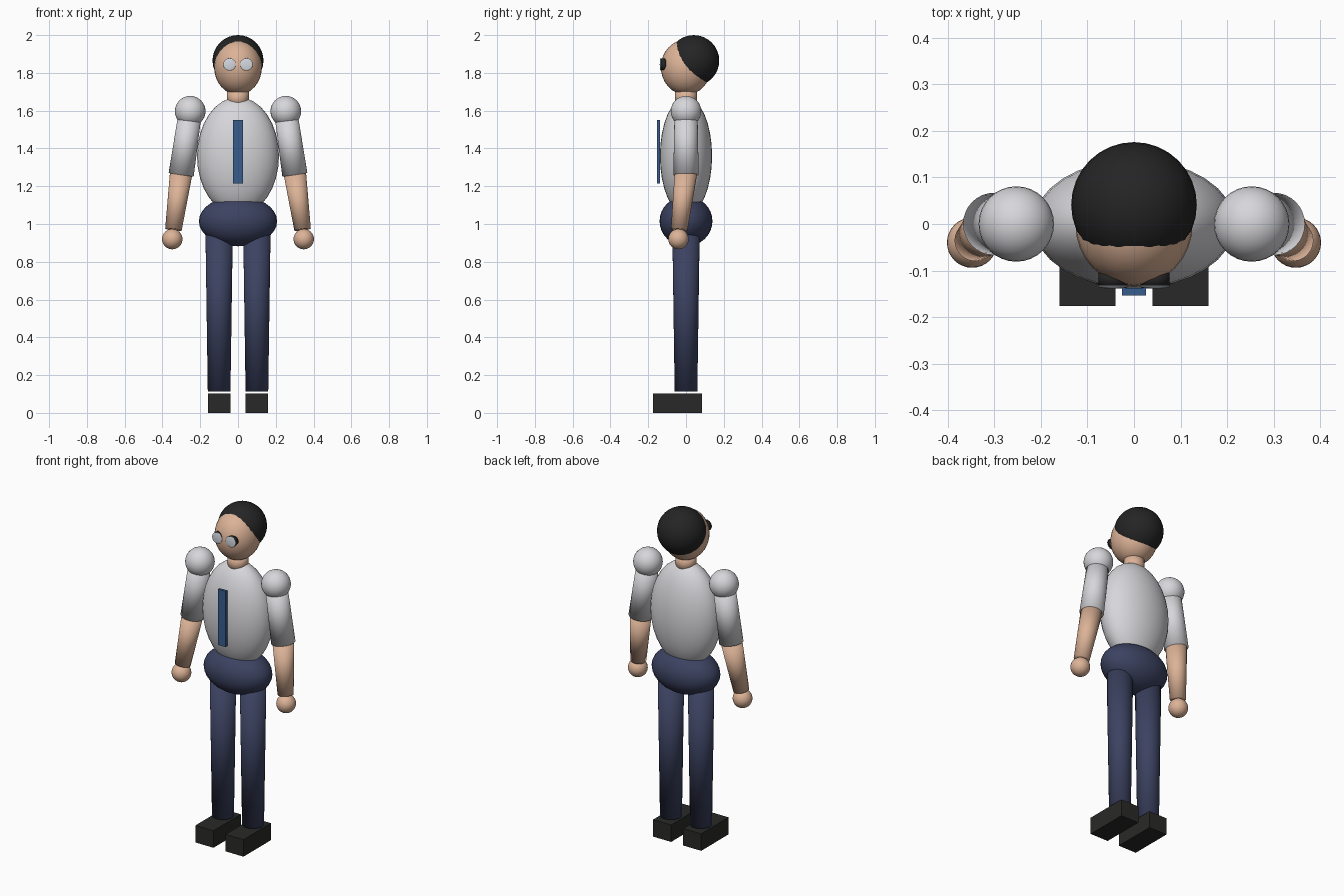
import bpy
from mathutils import Vector

cube = bpy.data.objects.get("Cube")
if cube:
    bpy.data.objects.remove(cube, do_unlink=True)


def material(name, r, g, b):
    m = bpy.data.materials.new(name)
    m.use_nodes = True
    m.diffuse_color = (r, g, b, 1)
    bsdf = next(n for n in m.node_tree.nodes if n.type == 'BSDF_PRINCIPLED')
    bsdf.inputs["Base Color"].default_value = (r, g, b, 1)
    bsdf.inputs["Roughness"].default_value = 0.7
    return m


skin = material("skin", 0.72, 0.45, 0.31)
shirt = material("shirt_grey", 0.68, 0.68, 0.71)
navy = material("trouser_navy", 0.045, 0.055, 0.12)
blue = material("tie_blue", 0.04, 0.11, 0.26)
black = material("hair_black", 0.018, 0.018, 0.018)
shoe_mat = material("shoe_black", 0.022, 0.022, 0.021)
lens_mat = material("lens_grey", 0.66, 0.69, 0.74)


def finish(name, mat, smooth=True):
    ob = bpy.context.object
    ob.name = name
    ob.data.materials.append(mat)
    if smooth:
        bpy.ops.object.shade_smooth()
    return ob


def ball(name, mat, centre, radii):
    bpy.ops.mesh.primitive_uv_sphere_add(segments=32, ring_count=16, radius=1, location=centre)
    bpy.context.object.scale = radii
    return finish(name, mat)


def limb(name, mat, start, end, r1, r2):
    """Tapered round limb running from start to end."""
    a, b = Vector(start), Vector(end)
    bpy.ops.mesh.primitive_cone_add(vertices=32, radius1=r1, radius2=r2,
                                    depth=(b - a).length, location=(a + b) / 2)
    bpy.context.object.rotation_euler = (b - a).to_track_quat('Z', 'Y').to_euler()
    return finish(name, mat)


def box(name, mat, low, high):
    a, b = Vector(low), Vector(high)
    bpy.ops.mesh.primitive_cube_add(size=1, location=(a + b) / 2)
    bpy.context.object.scale = b - a
    return finish(name, mat, smooth=False)


# Head and body
ball("head", skin, (0, 0, 1.83), (0.126, 0.133, 0.146))
ball("hair", black, (0, 0.041, 1.865), (0.135, 0.135, 0.135))
limb("neck", skin, (0, 0, 1.62), (0, 0, 1.715), 0.057, 0.057)
ball("torso", shirt, (0, 0, 1.36), (0.217, 0.138, 0.312))
ball("hips", navy, (0, 0, 1.015), (0.207, 0.14, 0.133))
box("tie", blue, (-0.026, -0.154, 1.215), (0.026, -0.138, 1.55))

# Paired parts, left is +x
for side, s in (("left", 1), ("right", -1)):
    # Eyeglasses: dark rim behind a pale lens
    limb(side + "_lens_rim", black, (s * 0.045, -0.105, 1.845), (s * 0.045, -0.134, 1.845), 0.031, 0.031)
    ball(side + "_lens", lens_mat, (s * 0.045, -0.134, 1.845), (0.033, 0.005, 0.033))

    # Arm
    elbow = (s * 0.301, 0, 1.26)
    ball(side + "_shoulder", shirt, (s * 0.253, 0, 1.597), (0.081, 0.081, 0.081))
    limb(side + "_sleeve", shirt, (s * 0.253, 0, 1.59), elbow, 0.061, 0.067)
    limb(side + "_forearm", skin, (s * 0.3, 0, 1.275), (s * 0.342, -0.036, 0.97), 0.06, 0.044)
    ball(side + "_hand", skin, (s * 0.348, -0.04, 0.92), (0.054, 0.054, 0.054))

    # Leg and shoe
    limb(side + "_leg", navy, (s * 0.1, 0, 0.113), (s * 0.1, 0, 1.0), 0.06, 0.073)
    box(side + "_shoe", shoe_mat, (s * 0.04, -0.176, 0), (s * 0.16, 0.084, 0.102))
